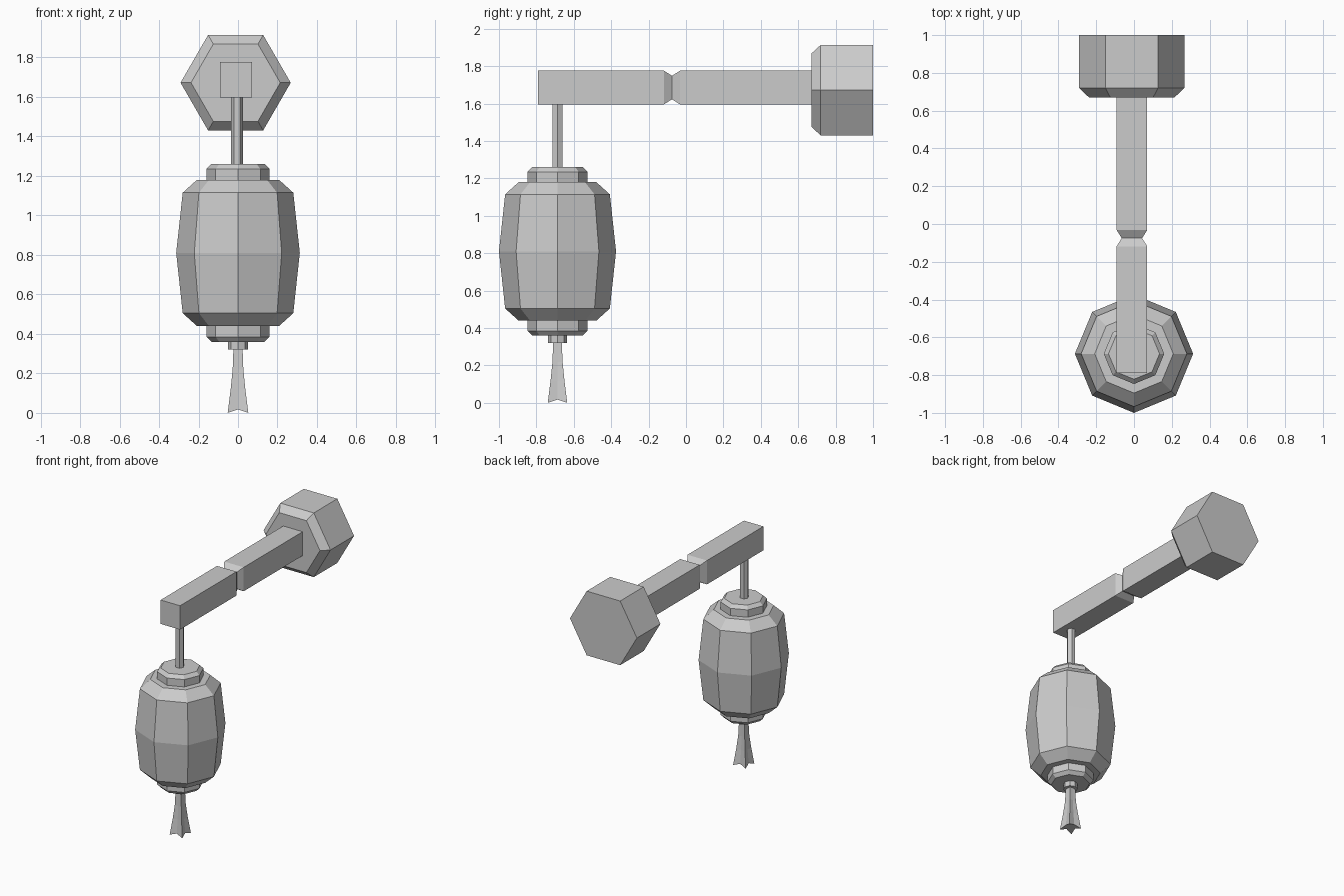
import bpy, bmesh
from math import sin, cos, pi

cube = bpy.data.objects.get("Cube")
if cube:
    bpy.data.objects.remove(cube)

GREY = (0.6, 0.6, 0.6, 1)
grey = bpy.data.materials.new("plain grey")
grey.use_nodes = True
grey.diffuse_color = GREY
grey.node_tree.nodes["Principled BSDF"].inputs["Base Color"].default_value = GREY


def loft(name, rings):
    """Skin a list of closed rings and cap both ends."""
    bm = bmesh.new()
    loops = [[bm.verts.new(p) for p in ring] for ring in rings]
    n = len(loops[0])
    for a, b in zip(loops, loops[1:]):
        for i in range(n):
            j = (i + 1) % n
            bm.faces.new((a[i], a[j], b[j], b[i]))
    bm.faces.new(loops[0][::-1])
    bm.faces.new(loops[-1])
    bmesh.ops.recalc_face_normals(bm, faces=bm.faces)
    mesh = bpy.data.meshes.new(name)
    bm.to_mesh(mesh)
    bm.free()
    mesh.materials.append(grey)
    obj = bpy.data.objects.new(name, mesh)
    bpy.context.collection.objects.link(obj)
    return obj


HANG_Y = -0.687


def turned(name, profile, sides=8, x=0.0, y=HANG_Y):
    """Upright faceted solid from (radius, z) pairs."""
    angles = [2 * pi * i / sides for i in range(sides)]
    return loft(name, [[(x + r * cos(a), y + r * sin(a), z) for a in angles]
                       for r, z in profile])


# Wall mount: hexagonal block with a chamfered front
MX, MZ = -0.012, 1.672
loft("wall_mount", [[(MX + r * cos(i * pi / 3), y, MZ + r * sin(i * pi / 3))
                     for i in range(6)]
                    for r, y in ((0.226, 0.67), (0.279, 0.72), (0.279, 1.0))])

# Square beam with a notch around the middle
BX, BZ = -0.011, 1.686
corners = ((-1, -1), (1, -1), (1, 1), (-1, 1))
loft("beam", [[(BX + sx * (0.081 - d), y, BZ + sz * (0.09 - d)) for sx, sz in corners]
              for y, d in ((-0.79, 0), (-0.118, 0), (-0.075, 0.027),
                           (-0.032, 0), (0.69, 0))])

# Hanging rod
turned("hanging_rod", [(0.031, 1.24), (0.031, 1.61)], sides=6, x=-0.005)

# Lantern body with a cap at each end
turned("lantern_body", [(0.208, 0.44), (0.28, 0.505), (0.313, 0.81),
                        (0.28, 1.115), (0.208, 1.18)])
turned("top_cap", [(0.16, 1.17), (0.16, 1.235), (0.135, 1.26)])
turned("bottom_cap", [(0.135, 0.36), (0.16, 0.385), (0.16, 0.45)])
turned("tassel_collar", [(0.05, 0.32), (0.05, 0.37)])


# Tassel: flared square with slightly pinched sides and dipped corners
def tassel_ring(half, pinch, z, dip):
    ring = []
    for i in range(8):
        a = i * pi / 4
        r = half * 2 ** 0.5 if i % 2 else half * pinch
        ring.append((r * cos(a), HANG_Y + r * sin(a), z - dip * (i % 2)))
    return ring


loft("tassel", [tassel_ring(0.052, 0.8, 0.018, 0.018),
                tassel_ring(0.037, 0.85, 0.12, 0),
                tassel_ring(0.027, 0.95, 0.22, 0),
                tassel_ring(0.023, 1.0, 0.33, 0)])
